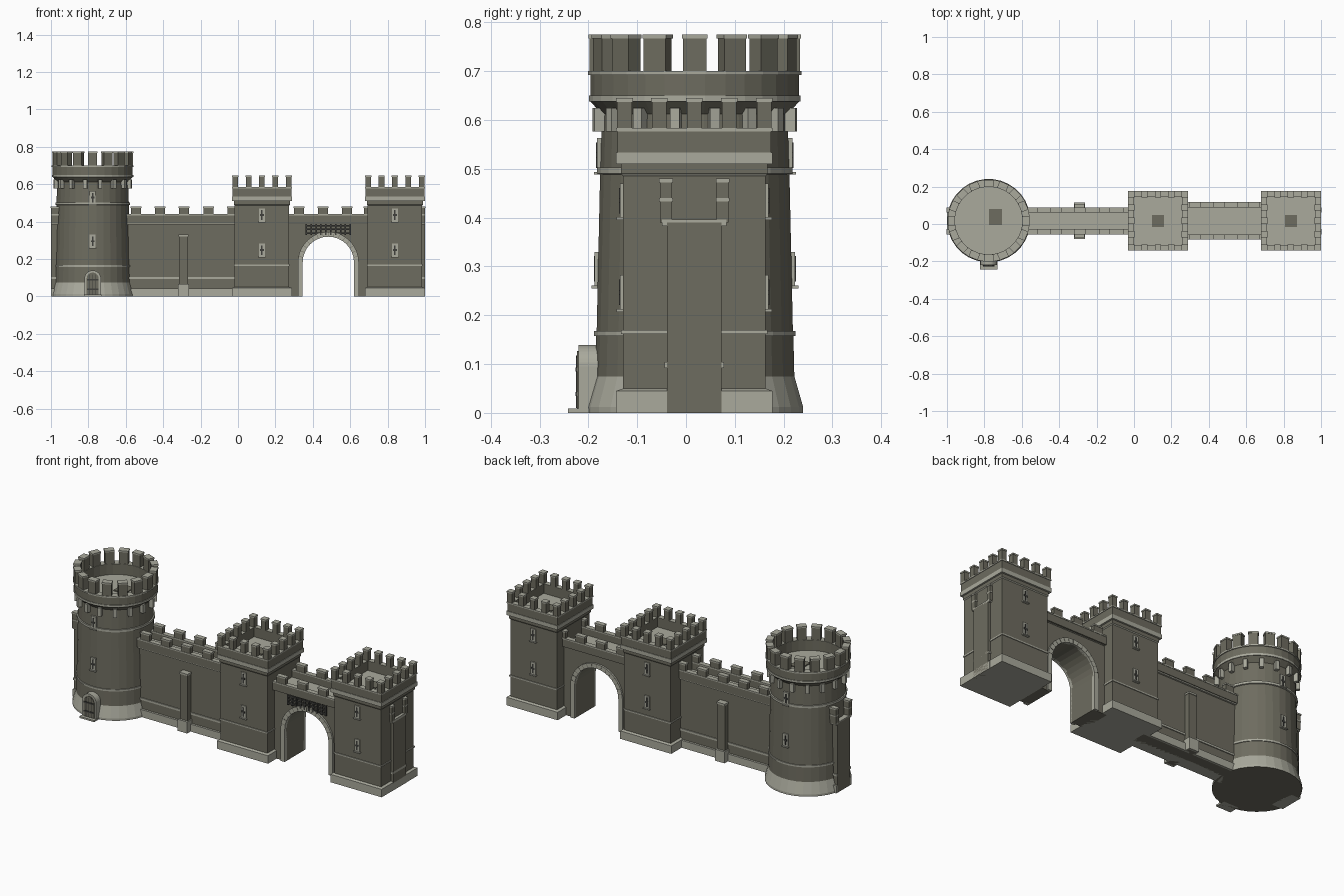
import bpy, bmesh, math
from mathutils import Matrix, Vector

if "Cube" in bpy.data.objects:
    bpy.data.objects.remove(bpy.data.objects["Cube"])

# Colours
MATS = []
for name, col in (("wall stone", (.155, .15, .115)), ("pale trim stone", (.40, .40, .335)),
                  ("dark iron", (.05, .05, .045))):
    m = bpy.data.materials.new(name)
    m.use_nodes = True
    m.diffuse_color = (*col, 1)
    m.node_tree.nodes["Principled BSDF"].inputs["Base Color"].default_value = (*col, 1)
    MATS.append(m)
WALL, TRIM, IRON = range(3)
CY = .017  # shared centre line of the walls


class Part:
    """Collects solids into one named object."""

    def __init__(self, name):
        self.name, self.bm = name, bmesh.new()

    def box(self, x0, x1, y0, y1, z0, z1, mat=WALL, turn=None):
        size = Matrix.Diagonal((x1 - x0, y1 - y0, z1 - z0, 1))
        place = Matrix.Translation(((x0 + x1) / 2, (y0 + y1) / 2, (z0 + z1) / 2))
        mtx = place @ size
        if turn:
            mtx = turn @ mtx
        verts = bmesh.ops.create_cube(self.bm, size=1, matrix=mtx)["verts"]
        for f in {f for v in verts for f in v.link_faces}:
            f.material_index = mat

    def merlon(self, x0, x1, y0, y1, z0, z1, turn=None):
        e = .002
        self.box(x0, x1, y0, y1, z0, z1 - .008, WALL, turn)
        self.box(x0 - e, x1 + e, y0 - e, y1 + e, z1 - .008, z1, TRIM, turn)

    def lathe(self, cx, cy, profile, n):
        """Rings of (radius, height, material of the band leading to the ring)."""
        k = 1 / math.cos(math.pi / n)
        rings = []
        for r, z, mat in profile:
            rings.append([self.bm.verts.new((
                cx + r * k * math.cos((i + .5) * math.tau / n),
                cy + r * k * math.sin((i + .5) * math.tau / n), z)) for i in range(n)])
        self.bm.faces.new(rings[0][::-1]).material_index = profile[0][2]
        for a, b, p in zip(rings, rings[1:], profile[1:]):
            for i in range(n):
                j = (i + 1) % n
                self.bm.faces.new((a[i], a[j], b[j], b[i])).material_index = p[2]
        self.bm.faces.new(rings[-1]).material_index = profile[-1][2]

    def prism(self, outline, y0, y1, mat=WALL):
        """Outline in x and z, pushed through from y0 to y1."""
        a = [self.bm.verts.new((x, y0, z)) for x, z in outline]
        b = [self.bm.verts.new((x, y1, z)) for x, z in outline]
        faces = [self.bm.faces.new(a), self.bm.faces.new(b[::-1])]
        for i in range(len(a)):
            j = (i + 1) % len(a)
            faces.append(self.bm.faces.new((a[i], b[i], b[j], a[j])))
        for f in faces:
            f.material_index = mat

    def slit(self, z, turn):
        """Cross-shaped arrow slit; local -y points out of the wall."""
        self.box(-.016, .016, -.006, .012, z - .035, z + .035, TRIM, turn)
        self.box(-.02, .02, -.013, .012, z - .04, z - .034, TRIM, turn)
        self.box(-.004, .004, -.008, 0, z - .026, z + .026, IRON, turn)
        self.box(-.010, .010, -.008, 0, z - .005, z + .005, IRON, turn)

    def done(self):
        bmesh.ops.recalc_face_normals(self.bm, faces=self.bm.faces)
        me = bpy.data.meshes.new(self.name)
        self.bm.to_mesh(me)
        self.bm.free()
        for m in MATS:
            me.materials.append(m)
        bpy.context.collection.objects.link(bpy.data.objects.new(self.name, me))


def facing(cx, cy, angle, dist):
    """Frame on a wall at a distance from a centre; angle 0 faces the front."""
    return (Matrix.Translation((cx, cy, 0)) @ Matrix.Rotation(angle, 4, 'Z')
            @ Matrix.Translation((0, -dist, 0)))


def arch(cx, r, spring, n=16):
    pts = [(cx - r * math.cos(math.pi * i / n), spring + r * math.sin(math.pi * i / n))
           for i in range(n + 1)]
    return [(cx - r, 0)] + pts + [(cx + r, 0)]


def square_tower(name, cx):
    p = Part(name)
    p.lathe(cx, CY, [
        (.16, 0, TRIM), (.16, .045, TRIM), (.146, .05, TRIM), (.146, .162, WALL),
        (.15, .162, TRIM), (.15, .170, TRIM), (.146, .170, TRIM), (.146, .485, WALL),
        (.15, .49, TRIM), (.15, .51, WALL), (.16, .51, TRIM), (.16, .533, TRIM),
        (.157, .533, TRIM), (.157, .577, WALL), (.16, .577, TRIM), (.16, .584, TRIM),
        (.130, .584, TRIM), (.130, .53, WALL), (.01, .53, TRIM)], 4)
    p.box(cx - .032, cx + .032, CY - .032, CY + .032, .528, .536, WALL)
    # Battlements: each side carries four, so every corner has one
    for side in range(4):
        t = facing(cx, CY, side * math.pi / 2, .143)
        for i in range(4):
            x = -.143 + i * .0715
            p.merlon(x - .015, x + .015, -.015, .015, .584, .645, t)
    for angle in (0, math.pi):
        for z in (.247, .435):
            p.slit(z, facing(cx, CY, angle, .146))
    p.done()


def curtain(name, x0, x1, half, merlons, lower=True):
    """Wall with walkway, two parapets and battlements."""
    p = Part(name)
    if lower:
        p.box(x0, x1, CY - half, CY + half, 0, .39)
        p.box(x0, x1, CY - half - .012, CY + half + .012, 0, .042, TRIM)
        p.box(x0, x1, CY - half - .005, CY + half + .005, .092, .104, TRIM)
        p.box(x0, x1, CY - half - .010, CY + half + .010, .383, .396, TRIM)
    for s in (-1, 1):
        ya, yb = sorted((CY + s * (half - .01), CY + s * (half + .014)))
        p.box(x0, x1, ya, yb, .39, .433)
        p.box(x0, x1, ya - .002, yb + .002, .433, .44, TRIM)
        for c in merlons:
            p.merlon(max(x0, c - .027), min(x1, c + .027), ya, yb, .44, .48)
    p.done()


# Round tower
RX, RY = -.777, .018
tower = Part("round_tower")
tower.lathe(RX, RY, [
    (.222, 0, WALL), (.222, .012, TRIM), (.204, .075, TRIM), (.202, .158, WALL),
    (.206, .158, TRIM), (.206, .168, TRIM), (.201, .168, TRIM), (.194, .488, WALL),
    (.200, .490, TRIM), (.200, .503, TRIM), (.193, .503, TRIM), (.190, .612, WALL),
    (.214, .638, WALL), (.217, .638, TRIM), (.217, .650, TRIM), (.214, .650, TRIM),
    (.214, .692, WALL), (.219, .692, TRIM), (.219, .70, TRIM), (.180, .70, TRIM),
    (.180, .64, WALL), (.01, .64, TRIM)], 32)
tower.box(-.775, -.705, -.005, .08, .638, .646, WALL)
for i in range(16):
    t = facing(RX, RY, i * math.tau / 16, .2)
    tower.merlon(-.024, .024, -.016, .018, .70, .775, t)
    t = facing(RX, RY, (i + .5) * math.tau / 16, .2)
    tower.box(-.010, .010, -.012, .015, .577, .625, TRIM, t)
for a in (0, math.pi):
    tower.slit(.295, facing(RX, RY, a, .199))
    tower.slit(.528, facing(RX, RY, a, .194))
tower.done()

# Arched doorway and its step
door = Part("tower_door")
door.prism(arch(RX, .044, .095), -.22, -.17, TRIM)
door.prism(arch(RX, .032, .095), -.223, -.21, WALL)
for x in (-.016, 0, .016):
    door.box(RX + x - .002, RX + x + .002, -.225, -.22, .01, .118, IRON)
for z in (.035, .085):
    door.box(RX - .03, RX + .03, -.226, -.22, z, z + .008, IRON)
door.box(RX - .046, RX + .046, -.242, -.18, 0, .009, TRIM)
door.done()

square_tower("middle_square_tower", .128)
square_tower("end_square_tower", .839)

# Curtain wall and the short wall ends beyond the towers
curtain("curtain_wall", -.61, 0, .056, [-.545, -.417, -.289, -.158, -.03])
curtain("left_wall_end", -1, -.93, .056, [-.973])
curtain("right_wall_end", .96, 1, .056, [.99])

# Buttresses on both faces of the curtain wall
buttress = Part("wall_buttresses")
for a in (0, math.pi):
    t = facing(-.291, CY, a, .056)
    buttress.box(-.024, .024, -.03, .02, 0, .32, WALL, t)
    buttress.box(-.03, .03, -.042, .02, 0, .065, TRIM, t)
    buttress.box(-.026, .026, -.034, .02, .32, .33, TRIM, t)
buttress.done()

# Gatehouse: pierced wall with arch surrounds
GX, GR, SPRING = .483, .137, .182
gate = Part("gate_wall")
hole = arch(GX, GR, SPRING)
gate.prism([(.26, 0), (.26, .39), (.71, .39), (.71, 0)] + hole[::-1], CY - .084, CY + .084)
gate.box(.26, .71, CY - .088, CY + .088, .388, .397, TRIM)
rim = arch(GX, GR + .026, SPRING) + hole[::-1]
for s in (-1, 1):
    ya, yb = sorted((CY + s * .075, CY + s * .094))
    gate.prism(rim, ya, yb, TRIM)
    # Joints between the arch stones
    for i in range(1, 16):
        t = (Matrix.Translation((GX, CY + s * .094, SPRING))
             @ Matrix.Rotation(math.pi * i / 16, 4, 'Y'))
        gate.box(-GR - .025, -GR - .001, -.001, .001, -.0012, .0012, WALL, t)
gate.done()
curtain("gate_parapet", .27, .70, .084, [.326, .455, .583, .70], lower=False)

# Raised portcullis above the arch
grid = Part("portcullis")
for i in range(10):
    x = .365 + i * .0262
    grid.box(x - .004, x + .004, -.078, -.066, .328, .387, IRON)
for z in (.338, .358, .378):
    grid.box(.361, .605, -.076, -.066, z - .004, z + .004, IRON)
grid.done()
